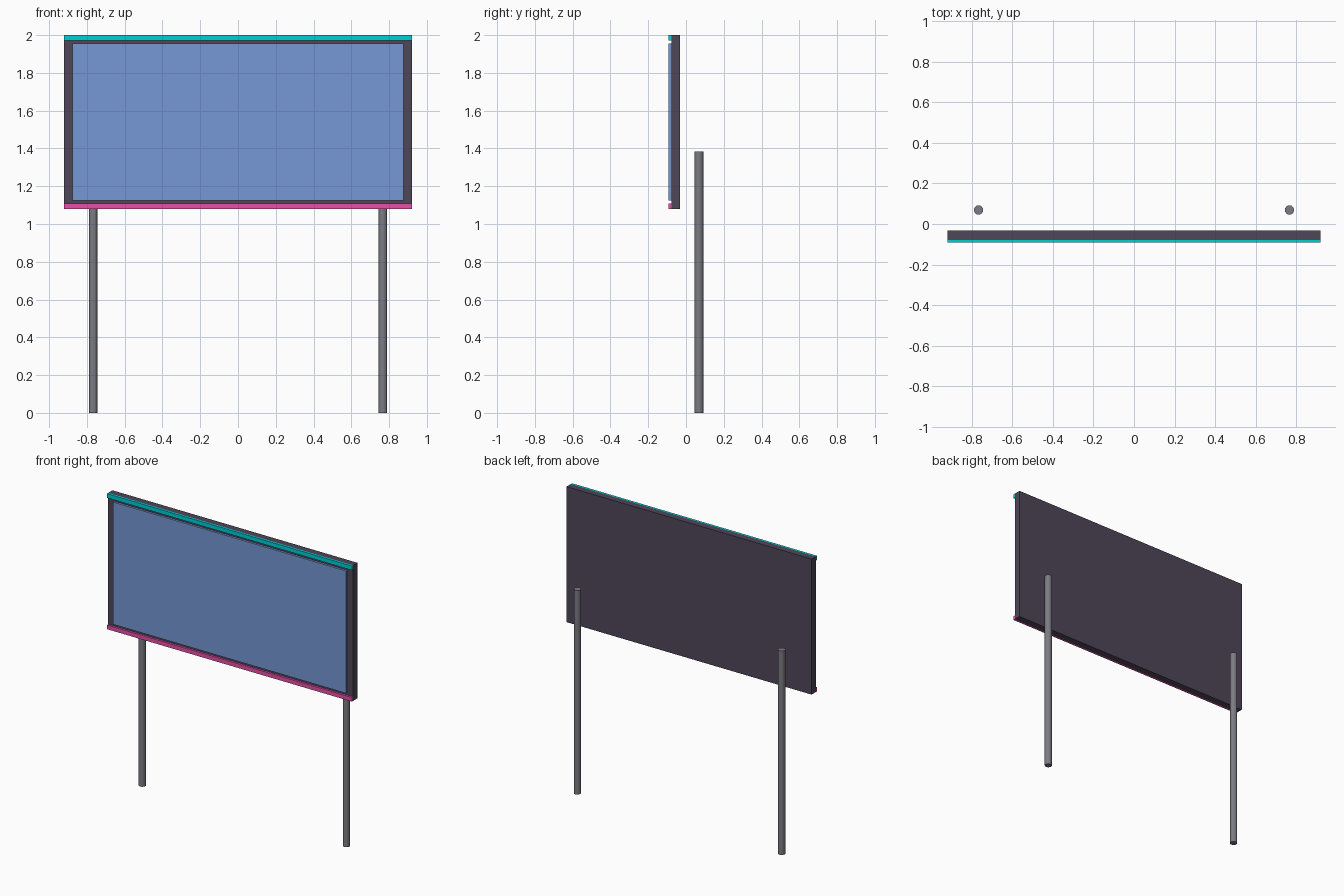
import bpy

if "Cube" in bpy.data.objects:
    bpy.data.objects.remove(bpy.data.objects["Cube"])


def material(name, rgb):
    m = bpy.data.materials.new(name)
    m.diffuse_color = (*rgb, 1.0)
    m.use_nodes = True
    m.node_tree.nodes["Principled BSDF"].inputs["Base Color"].default_value = m.diffuse_color
    return m


def box(name, lo, hi, mat):
    bpy.ops.mesh.primitive_cube_add(
        size=1, location=[(a + b) / 2 for a, b in zip(lo, hi)])
    ob = bpy.context.object
    ob.name = name
    ob.scale = [b - a for a, b in zip(lo, hi)]
    bpy.ops.object.transform_apply(location=False, rotation=False, scale=True)
    ob.data.materials.append(mat)
    return ob


dark = material("dark_frame", (0.076, 0.061, 0.098))
blue = material("blue_face", (0.18, 0.31, 0.66))
cyan = material("cyan_trim", (0.0, 0.62, 0.68))
pink = material("pink_trim", (0.79, 0.08, 0.40))
steel = material("steel", (0.20, 0.20, 0.23))

W = 0.92                                   # half width of the board
FRONT, FACE, BACK = -0.092, -0.078, -0.033  # depth layers

# Board backing
box("board", (-W, FACE, 1.08), (W, BACK, 2.0), dark)

# Raised sign face
box("sign_face", (-0.875, FRONT, 1.125), (0.875, FACE, 1.955), blue)

# Glowing strips along the top and bottom edges
box("top_strip", (-W, FRONT, 1.972), (W, FACE, 2.0), cyan)
box("bottom_strip", (-W, FRONT, 1.08), (W, FACE, 1.108), pink)

# Support poles standing behind the board
for side, name in ((-1, "left_pole"), (1, "right_pole")):
    bpy.ops.mesh.primitive_cylinder_add(
        vertices=16, radius=0.023, depth=1.385,
        location=(side * 0.767, 0.069, 1.385 / 2))
    pole = bpy.context.object
    pole.name = name
    pole.data.materials.append(steel)
